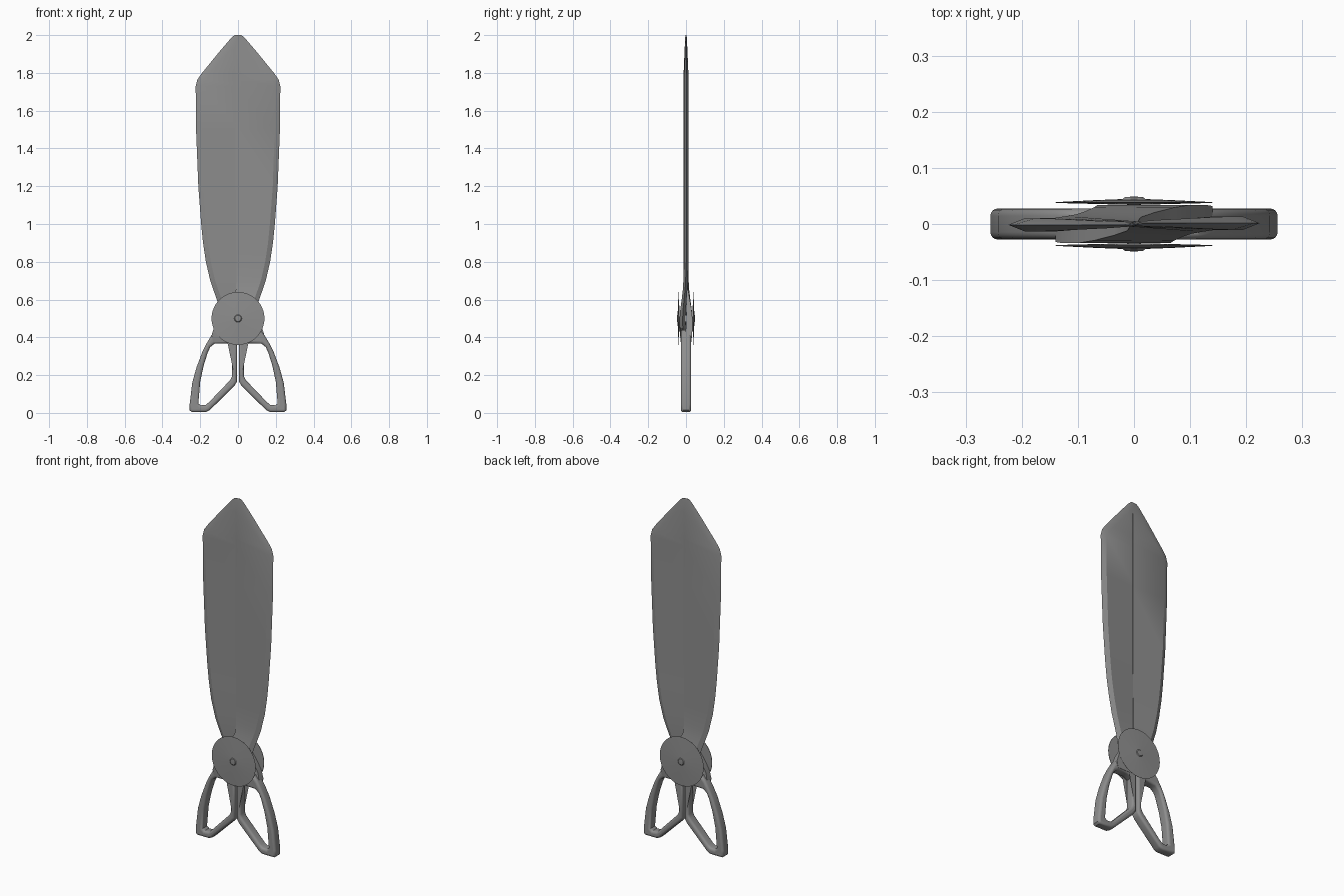
import bpy, bmesh, math
from mathutils import Matrix

if "Cube" in bpy.data.objects:
    bpy.data.objects.remove(bpy.data.objects["Cube"])

steel = bpy.data.materials.new("steel grey")
steel.diffuse_color = (0.27, 0.27, 0.27, 1)
steel.use_nodes = True
steel.node_tree.nodes["Principled BSDF"].inputs["Base Color"].default_value = steel.diffuse_color


def finish(ob, angle=25):
    ob.data.materials.clear()
    ob.data.materials.append(steel)
    bpy.ops.object.select_all(action='DESELECT')
    ob.select_set(True)
    bpy.context.view_layer.objects.active = ob
    bpy.ops.object.shade_smooth_by_angle(angle=math.radians(angle))


def mesh_object(name, bm):
    bmesh.ops.recalc_face_normals(bm, faces=bm.faces)
    me = bpy.data.meshes.new(name)
    bm.to_mesh(me)
    bm.free()
    ob = bpy.data.objects.new(name, me)
    bpy.context.collection.objects.link(ob)
    return ob


def turned_copy(ob, name):
    """Second half: the first turned half a turn about the z axis."""
    cp = ob.copy()
    cp.data = ob.data.copy()
    cp.data.transform(Matrix.Rotation(math.pi, 4, 'Z'))
    cp.name = name
    bpy.context.collection.objects.link(cp)


# Blade and crossing tang: z, inner x, outer x, bevel, y centre, inner and outer half thickness
stations = [
    (2.0, -.012, .018, .006, 0, .001, .001),
    (1.985, -.012, .036, .03, 0, .002, .003),
    (1.92, -.012, .092, .045, 0, .003, .006),
    (1.80, -.012, .19, .045, 0, .003, .011),
    (1.765, -.012, .215, .04, 0, .003, .012),
    (1.73, -.012, .224, .03, 0, .003, .012),
    (1.5, -.012, .222, .028, 0, .003, .012),
    (1.2, -.012, .21, .026, 0, .003, .012),
    (1.0, -.011, .195, .026, 0, .003, .012),
    (.9, -.01, .185, .026, 0, .003, .012),
    (.8, -.008, .17, .026, 0, .003, .012),
    (.7, -.008, .147, .026, -.002, .004, .012),
    (.65, -.012, .13, .026, -.005, .007, .012),
    (.6, -.035, .112, .026, -.010, .010, .013),
    (.55, -.07, .097, .026, -.015, .014, .015),
    (.5, -.1, .085, .02, -.018, .016, .016),
    (.45, -.128, .06, .02, -.017, .017, .016),
    (.41, -.14, .0, .01, -.012, .02, .02),
    (.375, -.13, -.005, .01, -.004, .024, .024),
]
bm = bmesh.new()
rings = []
for z, xi, xo, bev, y, ti, to in stations:
    lean = .0015 if z > .7 else 0
    pts = [(xi, y - ti - lean), (xo - bev, y - to + lean), (xo, y + lean),
           (xo - bev, y + to + lean), (xi, y + ti - lean)]
    rings.append([bm.verts.new((px, py, z)) for px, py in pts])
for a, b in zip(rings, rings[1:]):
    for i in range(5):
        j = (i + 1) % 5
        bm.faces.new((a[i], a[j], b[j], b[i]))
bm.faces.new(rings[0])
bm.faces.new(rings[-1])
blade = mesh_object("right_blade", bm)
finish(blade)
turned_copy(blade, "left_blade")

# Handle: flat looped outline with a hole and rounded edges
outer = [(.005, .41), (.005, .165), (.02, .142), (.15, .014), (.17, .004), (.245, .004),
         (.256, .014), (.256, .045), (.242, .16), (.22, .24), (.188, .325),
         (.165, .37), (.138, .415), (.115, .44), (.06, .44)]
hole = [(.03, .355), (.031, .195), (.04, .175), (.155, .055), (.172, .042), (.198, .04),
        (.21, .05), (.2, .165), (.182, .25), (.16, .32), (.147, .348),
        (.125, .366), (.06, .368)]
R = .013
cu = bpy.data.curves.new("handle", 'CURVE')
cu.dimensions = '2D'
cu.fill_mode = 'BOTH'
cu.extrude = .0275 - R
cu.bevel_depth = R
cu.bevel_resolution = 3
cu.offset = -R
for loop in (outer, hole):
    sp = cu.splines.new('POLY')
    sp.points.add(len(loop) - 1)
    for p, (x, z) in zip(sp.points, loop):
        p.co = (x, z, 0, 1)
    sp.use_cyclic_u = True
handle = bpy.data.objects.new("right_handle", cu)
bpy.context.collection.objects.link(handle)
handle.select_set(True)
bpy.context.view_layer.objects.active = handle
bpy.ops.object.convert(target='MESH')
handle = bpy.context.view_layer.objects.active
handle.data.transform(Matrix.Rotation(math.pi / 2, 4, 'X'))
finish(handle, 40)
turned_copy(handle, "left_handle")

# Pivot discs with a shallow dome and a small rivet, front and back
profile = [(0, .034), (.139, .0375), (.14, .039), (.07, .0425), (.02, .0445),
           (.016, .048), (0, .049)]
bm = bmesh.new()
N = 48
spun = []
for r, y in profile:
    if r == 0:
        spun.append([bm.verts.new((0, -y, .5))] * N)
    else:
        spun.append([bm.verts.new((r * math.cos(k * math.tau / N), -y,
                                   .5 + r * math.sin(k * math.tau / N))) for k in range(N)])
for a, b in zip(spun, spun[1:]):
    for k in range(N):
        m = (k + 1) % N
        quad = list(dict.fromkeys((a[k], a[m], b[m], b[k])))
        bm.faces.new(quad)
disc = mesh_object("front_pivot_disc", bm)
finish(disc)
turned_copy(disc, "back_pivot_disc")
